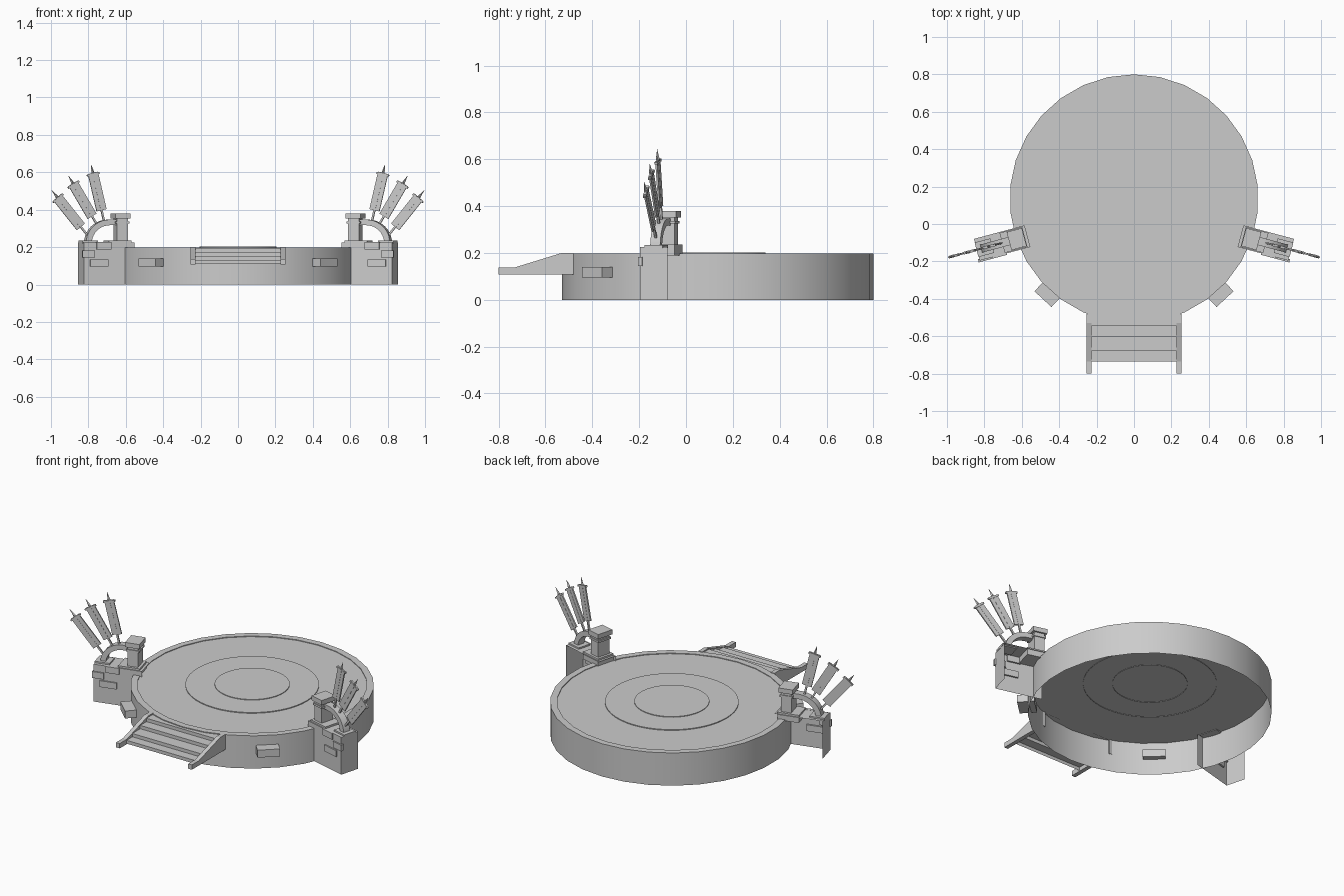
import bpy, bmesh, math
from mathutils import Matrix, Vector

if "Cube" in bpy.data.objects:
    bpy.data.objects.remove(bpy.data.objects["Cube"], do_unlink=True)

stone = bpy.data.materials.new("grey_stone")
stone.use_nodes = True
stone.diffuse_color = (0.6, 0.6, 0.6, 1)
stone.node_tree.nodes["Principled BSDF"].inputs["Base Color"].default_value = (0.6, 0.6, 0.6, 1)


def finish(name, bm, matrix=None, mirrored=False, smooth=False):
    """Turn a bmesh into an object, with a mirrored twin if asked."""
    if matrix:
        bm.transform(matrix)
    for side in (("left_", "right_") if mirrored else ("",)):
        if side == "right_":
            bm.transform(Matrix.Scale(-1, 4, (1, 0, 0)))
            bmesh.ops.reverse_faces(bm, faces=bm.faces)
        mesh = bpy.data.meshes.new(side + name)
        bm.to_mesh(mesh)
        mesh.materials.append(stone)
        obj = bpy.data.objects.new(side + name, mesh)
        bpy.context.collection.objects.link(obj)
        if smooth:
            bpy.ops.object.select_all(action="DESELECT")
            obj.select_set(True)
            bpy.context.view_layer.objects.active = obj
            bpy.ops.object.shade_smooth_by_angle(angle=math.radians(30))
    bm.free()


def add_box(bm, lo, hi, matrix=Matrix.Identity(4)):
    lo, hi = Vector(lo), Vector(hi)
    m = matrix @ Matrix.Translation((lo + hi) / 2) @ Matrix.Diagonal((*(hi - lo), 1))
    return bmesh.ops.create_cube(bm, size=1, matrix=m)["verts"]


def lathe(profile, steps):
    """Spin a radius/height profile; it starts at the outer foot, ends on the axis."""
    bm = bmesh.new()
    vs = [bm.verts.new((0, -r, z)) for r, z in profile]
    es = [bm.edges.new(p) for p in zip(vs, vs[1:])]
    bmesh.ops.spin(bm, geom=vs + es, cent=(0, 0, 0), axis=(0, 0, 1),
                   angle=math.tau, steps=steps, use_duplicate=False)
    bmesh.ops.remove_doubles(bm, verts=bm.verts, dist=1e-4)
    bmesh.ops.recalc_face_normals(bm, faces=bm.faces)
    if max(bm.faces, key=lambda f: f.calc_center_median().z).normal.z < 0:
        bmesh.ops.reverse_faces(bm, faces=bm.faces)
    return bm


def prism(points, depth_axis, lo, hi):
    """Extrude a closed 2D outline along x or y."""
    bm = bmesh.new()
    place = (lambda a, b, d: (d, a, b)) if depth_axis == "x" else (lambda a, b, d: (a, d, b))
    face = bm.faces.new([bm.verts.new(place(a, b, lo)) for a, b in points])
    ext = bmesh.ops.extrude_face_region(bm, geom=[face], use_keep_orig=True)["geom"]
    shift = Vector(place(0, 0, hi - lo))
    bmesh.ops.translate(bm, vec=shift, verts=[v for v in ext if isinstance(v, bmesh.types.BMVert)])
    bmesh.ops.recalc_face_normals(bm, faces=bm.faces)
    return bm


# Round platform, open underneath, with a rim and two low discs
centre = Matrix.Translation((0, 0.135, 0))
finish("platform", lathe([(0.665, 0), (0.665, 0.197), (0.627, 0.197), (0.627, 0.193), (0, 0.193)], 30),
       centre, smooth=True)
for name, r, z in (("wide_disc", 0.365, 0.198), ("small_disc", 0.205, 0.202)):
    finish(name, lathe([(r, 0.19), (r, z), (0, z)], 48), centre, smooth=True)

# Stair rails
rail = [(-0.8, 0.108), (-0.8, 0.137), (-0.735, 0.137), (-0.53, 0.2), (-0.48, 0.2), (-0.48, 0.108)]
finish("stair_rail", prism(rail, "x", 0.228, 0.253), mirrored=True)

# Steps: a folded sheet of risers and treads
bm = bmesh.new()
z, path = 0.112, []
edges_y = (-0.735, -0.68, -0.605, -0.545, -0.48)
for front, back in zip(edges_y, edges_y[1:]):
    path.append((front, z))
    z += 0.02
    path += [(front, z), (back, z)]
pairs = [[bm.verts.new((x, y, h)) for x in (-0.228, 0.228)] for y, h in path]
for (a, b), (c, d) in zip(pairs, pairs[1:]):
    if (a.co - c.co).length > 1e-4:
        bm.faces.new((a, b, d, c))
finish("steps", bm)

# Small blocks set in the platform wall
bm = bmesh.new()
add_box(bm, (-0.05, -0.062, 0.095), (0.045, 0.062, 0.14))
finish("wall_block", bm, Matrix.Translation((0.456, -0.369, 0)) @ Matrix.Rotation(math.radians(-47), 4, "Z"),
       mirrored=True)

# Side towers are built along x, outer end at the origin, then turned into place
tower = Matrix.Translation((0.84, -0.1375, 0)) @ Matrix.Rotation(math.radians(-15), 4, "Z")

# Tower base: open at the back, bottom and inner end
bm = bmesh.new()
add_box(bm, (-0.28, -0.06, 0), (0, 0.06, 0.225))
bm.normal_update()
bmesh.ops.delete(bm, geom=[f for f in bm.faces if f.normal.y > 0.9 or f.normal.z < -0.9 or f.normal.x < -0.9],
                 context="FACES")
finish("tower_base", bm, tower, mirrored=True)

# Bricks standing out of the tower base
bm = bmesh.new()
for x0, x1, z in ((-0.06, 0.008, 0.145), (-0.135, -0.035, 0.097), (-0.15, -0.07, 0.188)):
    add_box(bm, (x0, -0.068, z), (x1, -0.05, z + 0.038))
add_box(bm, (-0.085, -0.04, 0.22), (0.002, 0.04, 0.234))
finish("tower_bricks", bm, tower, mirrored=True)

# Pillar with foot, collar and cap
bm = bmesh.new()
for x0, x1, w, z0, z1 in ((-0.265, -0.14, 0.055, 0.19, 0.236), (-0.25, -0.19, 0.04, 0.236, 0.36),
                          (-0.257, -0.183, 0.045, 0.325, 0.337), (-0.262, -0.178, 0.05, 0.352, 0.38)):
    add_box(bm, (x0, -w, z0), (x1, w, z1))
finish("pillar", bm, tower, mirrored=True)

# Quarter arch from pillar to base
hub, count = Vector((-0.155, 0.222)), 10
arc = [(math.cos(i / count * math.pi / 2), math.sin(i / count * math.pi / 2)) for i in range(count + 1)]
ring = [(hub.x + c * 0.132, hub.y + s * 0.125) for c, s in arc]
ring += [(-0.195, hub.y + 0.125), (-0.195, hub.y + 0.095)]
ring += [(hub.x + c * 0.1, hub.y + s * 0.095) for c, s in reversed(arc)]
finish("arch", prism(ring, "y", -0.022, 0.022), tower, mirrored=True, smooth=True)

# Three banner poles fanning out of the arch
for i, (bx, bz, tx, tz) in enumerate(((-0.129, 0.335, -0.055, 0.645), (-0.086, 0.325, 0.07, 0.583),
                                      (-0.035, 0.265, 0.1625, 0.505))):
    base, tip = Vector((bx, 0, bz)), Vector((tx, 0, tz))
    size = (tip - base).length
    bm = bmesh.new()
    add_box(bm, (-0.005, -0.005, -0.01), (0.005, 0.005, size - 0.045))
    bmesh.ops.create_cone(bm, segments=4, radius1=0.009, radius2=0, depth=0.05, cap_ends=True,
                          matrix=Matrix.Translation((0, 0, size - 0.025)))
    top = size - 0.05
    add_box(bm, (-0.028, -0.004, top - 0.205), (0.028, 0.004, top))
    add_box(bm, (-0.035, -0.007, top - 0.012), (0.035, 0.007, top - 0.002))
    tilt = Matrix.Rotation(math.atan2(tx - bx, tz - bz), 4, "Y")
    finish("banner_%d" % (i + 1), bm, tower @ Matrix.Translation(base) @ tilt, mirrored=True)
